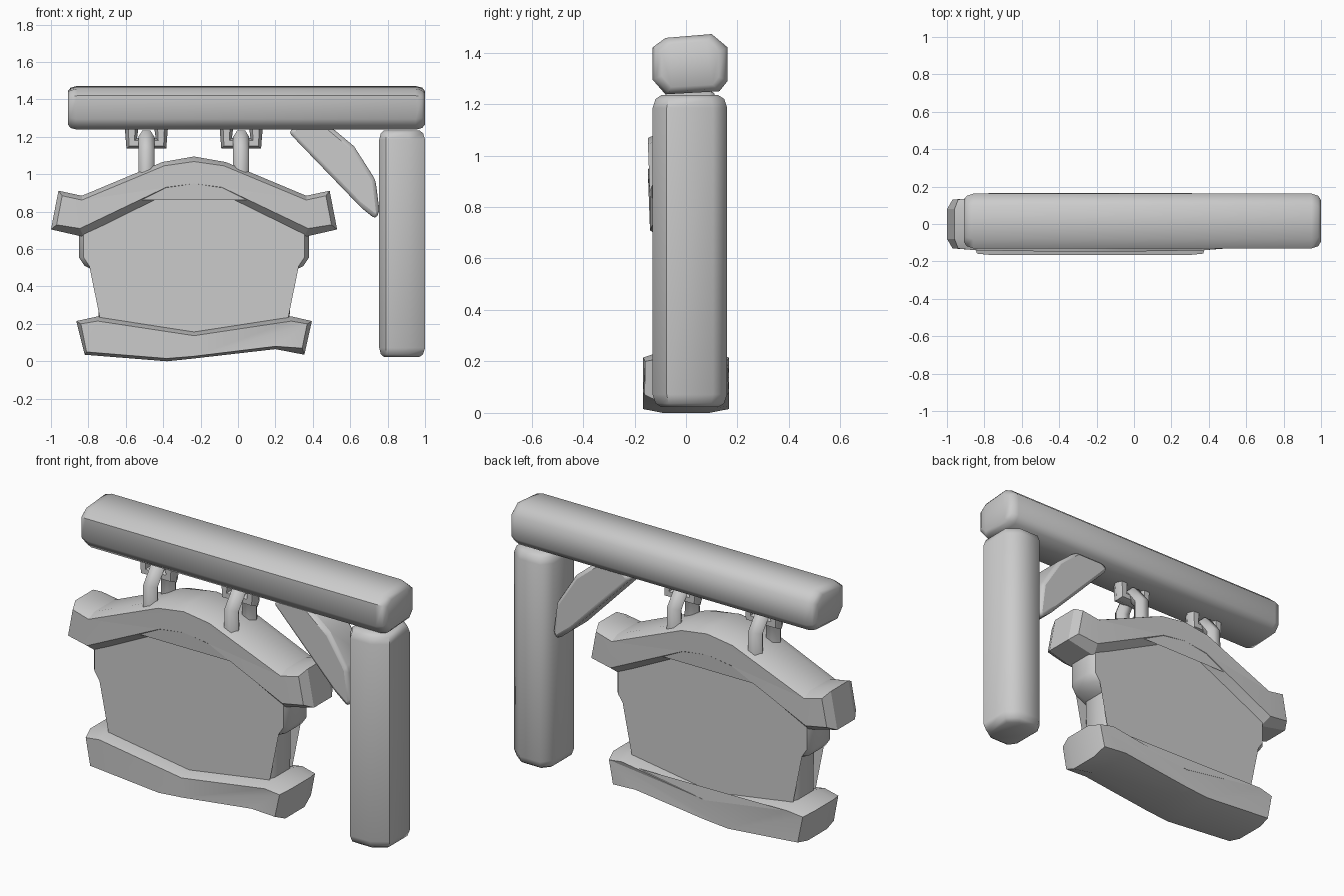
import bpy, bmesh, math

if "Cube" in bpy.data.objects:
    bpy.data.objects.remove(bpy.data.objects["Cube"])

CX = -0.235  # centre line of the hanging sign


def finish(obj, bevel=0, segments=2, angle=40):
    bpy.ops.object.select_all(action='DESELECT')
    bpy.context.view_layer.objects.active = obj
    obj.select_set(True)
    if bevel:
        m = obj.modifiers.new("bevel", 'BEVEL')
        m.width = bevel
        m.segments = segments
        m.limit_method = 'ANGLE'
        m.angle_limit = math.radians(25)
    bpy.ops.object.shade_smooth_by_angle(angle=math.radians(angle))


def skin(name, loops3d):
    """Bridge rings of 3D points and close both ends."""
    bm = bmesh.new()
    loops = [[bm.verts.new(p) for p in ring] for ring in loops3d]
    n = len(loops[0])
    for a, b in zip(loops, loops[1:]):
        for i in range(n):
            j = (i + 1) % n
            bm.faces.new((a[i], a[j], b[j], b[i]))
    caps = [bm.faces.new(loops[0]), bm.faces.new(loops[-1][::-1])]
    bmesh.ops.triangulate(bm, faces=caps)
    bmesh.ops.recalc_face_normals(bm, faces=bm.faces[:])
    me = bpy.data.meshes.new(name)
    bm.to_mesh(me)
    bm.free()
    obj = bpy.data.objects.new(name, me)
    bpy.context.collection.objects.link(obj)
    return obj


def plate(name, rings, taper=0):
    """rings: (outline [(x, z)...], y); taper thins the far left and right ends."""
    def depth(x, y):
        return y * (1 - taper * min(1, max(0, (abs(x - CX) - 0.52) / 0.2)))
    return skin(name, [[(x, depth(x, y), z) for x, z in pts] for pts, y in rings])


def mirrored(half):
    """Right half, top to bottom (first and last on the centre line)."""
    return ([(CX + x, z) for x, z in half] +
            [(CX - x, z) for x, z in half[-2:0:-1]])


def timber(name, section, start, end, place, chamfer=0.05, shrink=0.76):
    """Eight-sided timber with rounded-off ends."""
    n = len(section)
    cu = sum(p[0] for p in section) / n
    cv = sum(p[1] for p in section) / n
    stations = [(start, shrink), (start + chamfer * 0.3, 0.92), (start + chamfer, 1),
                (end - chamfer, 1), (end - chamfer * 0.3, 0.92), (end, shrink)]
    finish(skin(name, [[place(cu + (u - cu) * s, cv + (v - cv) * s, t)
                        for u, v in section] for t, s in stations]), angle=50)


def tube(name, points, radius):
    cu = bpy.data.curves.new(name, 'CURVE')
    cu.dimensions = '3D'
    cu.bevel_depth = radius
    cu.bevel_resolution = 1
    cu.use_fill_caps = True
    sp = cu.splines.new('POLY')
    sp.points.add(len(points) - 1)
    for p, co in zip(sp.points, points):
        p.co = (*co, 1)
    obj = bpy.data.objects.new(name, cu)
    bpy.context.collection.objects.link(obj)
    bpy.ops.object.select_all(action='DESELECT')
    bpy.context.view_layer.objects.active = obj
    obj.select_set(True)
    bpy.ops.object.convert(target='MESH')
    finish(bpy.context.object, angle=60)


# Timber frame: beam section in (y, z), post section in (x, y)
timber("beam", [(-0.13, 1.42), (-0.08, 1.457), (0.10, 1.472), (0.162, 1.42),
                (0.162, 1.29), (0.13, 1.25), (-0.08, 1.238), (-0.13, 1.295)],
       -0.91, 1.0, lambda y, z, x: (x, y, z))
timber("post", [(0.79, -0.13), (0.915, -0.13), (1.0, -0.075), (1.0, 0.105),
                (0.93, 0.16), (0.80, 0.16), (0.755, 0.105), (0.755, -0.08)],
       0.022, 1.235, lambda x, y, z: (x, y, z))
brace = [(0.27, 1.225), (0.30, 1.25), (0.50, 1.25), (0.62, 1.15),
         (0.735, 0.97), (0.757, 0.80), (0.735, 0.76), (0.66, 0.82)]
finish(plate("brace", [(brace, -0.08), (brace, 0.11)]), 0.03, 2, 45)

# Sign board with eased side edges
half = [(0, 1.0), (0.15, 0.98), (0.615, 0.74), (0.615, 0.555),
        (0.585, 0.51), (0.515, 0.475), (0.51, 0.14), (0, 0.08)]
board = mirrored(half)
board_face = mirrored([(max(x - 0.025, 0), z) for x, z in half])
finish(plate("sign_board", [(board_face, -0.1), (board, -0.07),
                            (board, 0.07), (board_face, 0.1)]), angle=50)

# Arched top trim: chamfered front and back
outer = mirrored([(0, 1.095), (0.17, 1.065), (0.60, 0.885), (0.725, 0.912),
                  (0.765, 0.705), (0.59, 0.665), (0.15, 0.885), (0, 0.905)])
inner = mirrored([(0, 1.068), (0.16, 1.045), (0.60, 0.862), (0.705, 0.885),
                  (0.735, 0.73), (0.61, 0.71), (0.15, 0.93), (0, 0.95)])
finish(plate("top_trim", [(inner, -0.148), (outer, -0.09),
                          (outer, 0.09), (inner, 0.148)], 0.12), angle=25)

# Bottom trim
outer = [(-0.865, 0.215), (-0.75, 0.24), (-0.235, 0.16), (0.285, 0.24),
         (0.395, 0.215), (0.355, 0.035), (0.2, 0.065), (-0.235, 0.015),
         (-0.38, 0.0), (-0.82, 0.035)]
inner = [(-0.84, 0.2), (-0.75, 0.215), (-0.235, 0.137), (0.285, 0.215),
         (0.37, 0.2), (0.343, 0.07), (0.2, 0.08), (-0.235, 0.027),
         (-0.38, 0.015), (-0.81, 0.05)]
finish(plate("bottom_trim", [(inner, -0.167), (outer, -0.09),
                             (outer, 0.09), (inner, 0.167)], 0.12), angle=25)

# Two pairs of interlocked hanging links
for side, x in (("left", -0.49), ("right", 0.017)):
    tube(side + "_upper_link",
         [(x - 0.078, 0, 1.28), (x - 0.078, 0, 1.165),
          (x + 0.078, 0, 1.165), (x + 0.078, 0, 1.28)], 0.04)
    tube(side + "_lower_link",
         [(x, -0.08, 0.98), (x, -0.08, 1.12), (x, -0.02, 1.2),
          (x, 0.02, 1.2), (x, 0.08, 1.12), (x, 0.08, 0.98)], 0.043)
